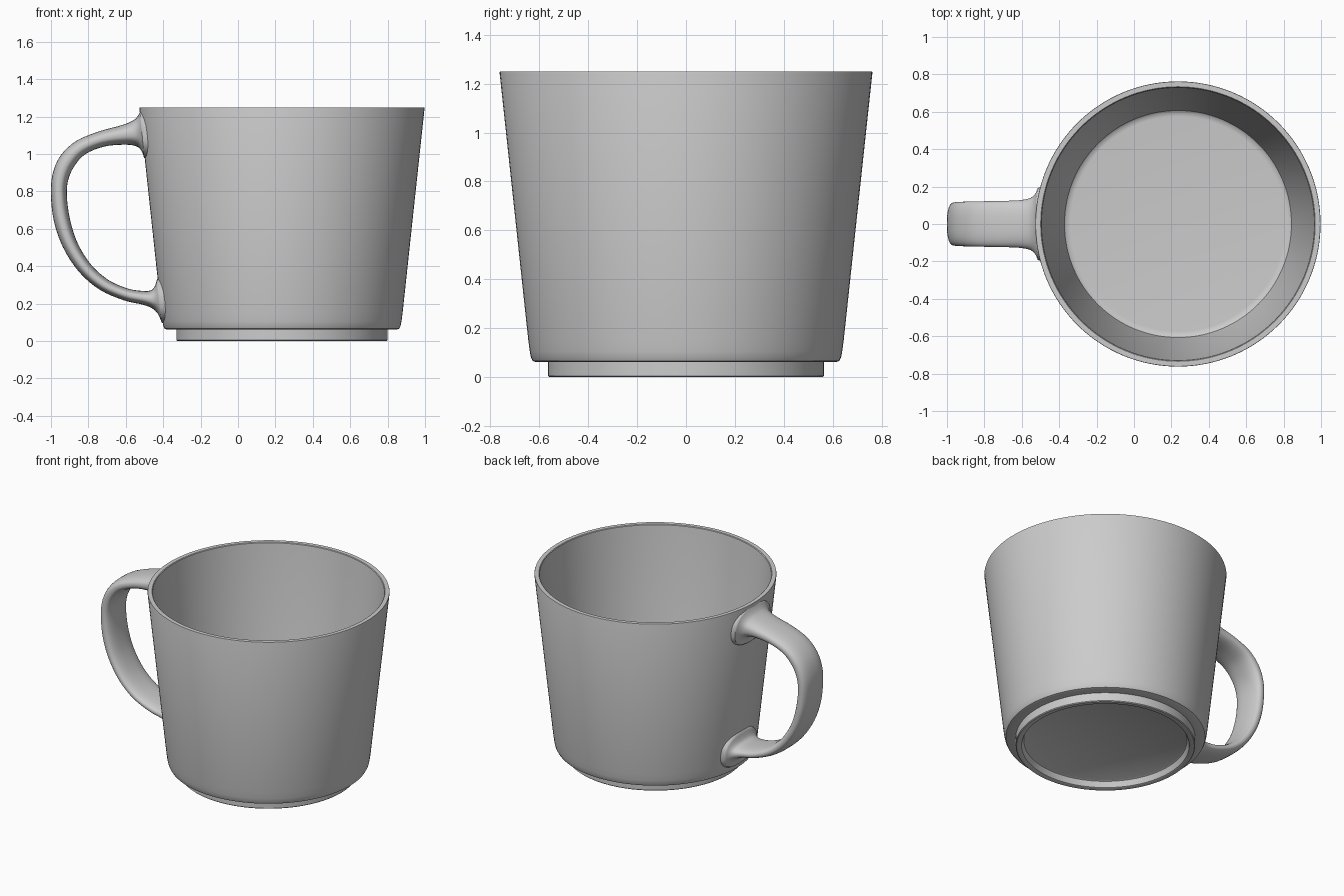
import bpy, bmesh, math
from mathutils import Vector

CX = 0.235  # cup axis


def finish(name, bm, angle):
    bmesh.ops.remove_doubles(bm, verts=bm.verts, dist=1e-5)
    bmesh.ops.recalc_face_normals(bm, faces=bm.faces)
    mesh = bpy.data.meshes.new(name)
    bm.to_mesh(mesh)
    bm.free()
    ob = bpy.data.objects.new(name, mesh)
    bpy.context.collection.objects.link(ob)
    bpy.ops.object.select_all(action='DESELECT')
    ob.select_set(True)
    bpy.context.view_layer.objects.active = ob
    bpy.ops.object.shade_smooth_by_angle(angle=math.radians(angle))
    return ob


def wall_radius(z):
    return 0.645 + 0.118 * (z - 0.15) / 1.10


# Cup: one closed profile (foot recess, foot, wall, rim, interior) revolved
profile = [(0, 0.045), (0.505, 0.045), (0.514, 0.04), (0.528, 0.003), (0.533, 0),
           (0.560, 0), (0.565, 0.005), (0.565, 0.062), (0.615, 0.062),
           (0.627, 0.066), (0.634, 0.08), (0.639, 0.105), (0.645, 0.15),
           (0.7625, 1.245), (0.761, 1.25), (0.734, 1.25), (0.730, 1.246),
           (0.613, 0.135), (0.607, 0.112), (0.595, 0.102), (0.575, 0.10), (0, 0.10)]
bm = bmesh.new()
verts = [bm.verts.new((CX + r, 0, z)) for r, z in profile]
edges = [bm.edges.new(p) for p in zip(verts, verts[1:])]
bmesh.ops.spin(bm, geom=verts + edges, cent=(CX, 0, 0), axis=(0, 0, 1),
               angle=math.tau, steps=128, use_merge=True)
finish("cup_body", bm, 35)

# Handle: sections as outer x, outer z, inner x, inner z, half width
sections = [
    (-0.520, 1.235, -0.500, 0.970, 0.200),
    (-0.535, 1.205, -0.515, 1.015, 0.165),
    (-0.560, 1.180, -0.545, 1.042, 0.140),
    (-0.620, 1.155, -0.610, 1.050, 0.127),
    (-0.740, 1.122, -0.715, 1.040, 0.123),
    (-0.865, 1.070, -0.815, 1.000, 0.121),
    (-0.950, 0.990, -0.875, 0.935, 0.119),
    (-0.992, 0.890, -0.908, 0.860, 0.117),
    (-1.000, 0.780, -0.915, 0.775, 0.116),
    (-0.984, 0.640, -0.898, 0.650, 0.116),
    (-0.935, 0.500, -0.858, 0.525, 0.116),
    (-0.850, 0.370, -0.785, 0.408, 0.117),
    (-0.740, 0.275, -0.690, 0.325, 0.118),
    (-0.610, 0.218, -0.585, 0.280, 0.120),
    (-0.510, 0.195, -0.505, 0.268, 0.125),
    (-0.460, 0.175, -0.465, 0.272, 0.138),
    (-0.428, 0.145, -0.446, 0.292, 0.155),
    (-0.405, 0.090, -0.430, 0.340, 0.180),
]
SUB, N = 4, 40


def spline(i, t):
    p = [Vector(sections[min(max(i + k, 0), len(sections) - 1)]) for k in (-1, 0, 1, 2)]
    return 0.5 * (2 * p[1] + (p[2] - p[0]) * t + (2 * p[0] - 5 * p[1] + 4 * p[2] - p[3]) * t * t
                  + (3 * p[1] - p[0] - 3 * p[2] + p[3]) * t ** 3)


def squash(v):
    return math.copysign(abs(v) ** 0.8, v)


rows = [spline(i, k / SUB) for i in range(len(sections) - 1) for k in range(SUB)]
rows.append(Vector(sections[-1]))
bm = bmesh.new()
rings = []
for j, (ox, oz, ix, iz, w) in enumerate(rows):
    ring = []
    for k in range(N):
        a = math.tau * k / N
        s, y = squash(math.cos(a)), w * squash(math.sin(a))
        x = (ox + ix) / 2 + s * (ox - ix) / 2
        z = (oz + iz) / 2 + s * (oz - iz) / 2
        # end rings sink into the curved wall
        if j in (0, len(rows) - 1):
            x = CX - math.sqrt((wall_radius(z) - 0.010) ** 2 - y * y)
        ring.append(bm.verts.new((x, y, z)))
    rings.append(ring)
for r0, r1 in zip(rings, rings[1:]):
    for k in range(N):
        n = (k + 1) % N
        bm.faces.new((r0[k], r0[n], r1[n], r1[k]))
finish("handle", bm, 60)
